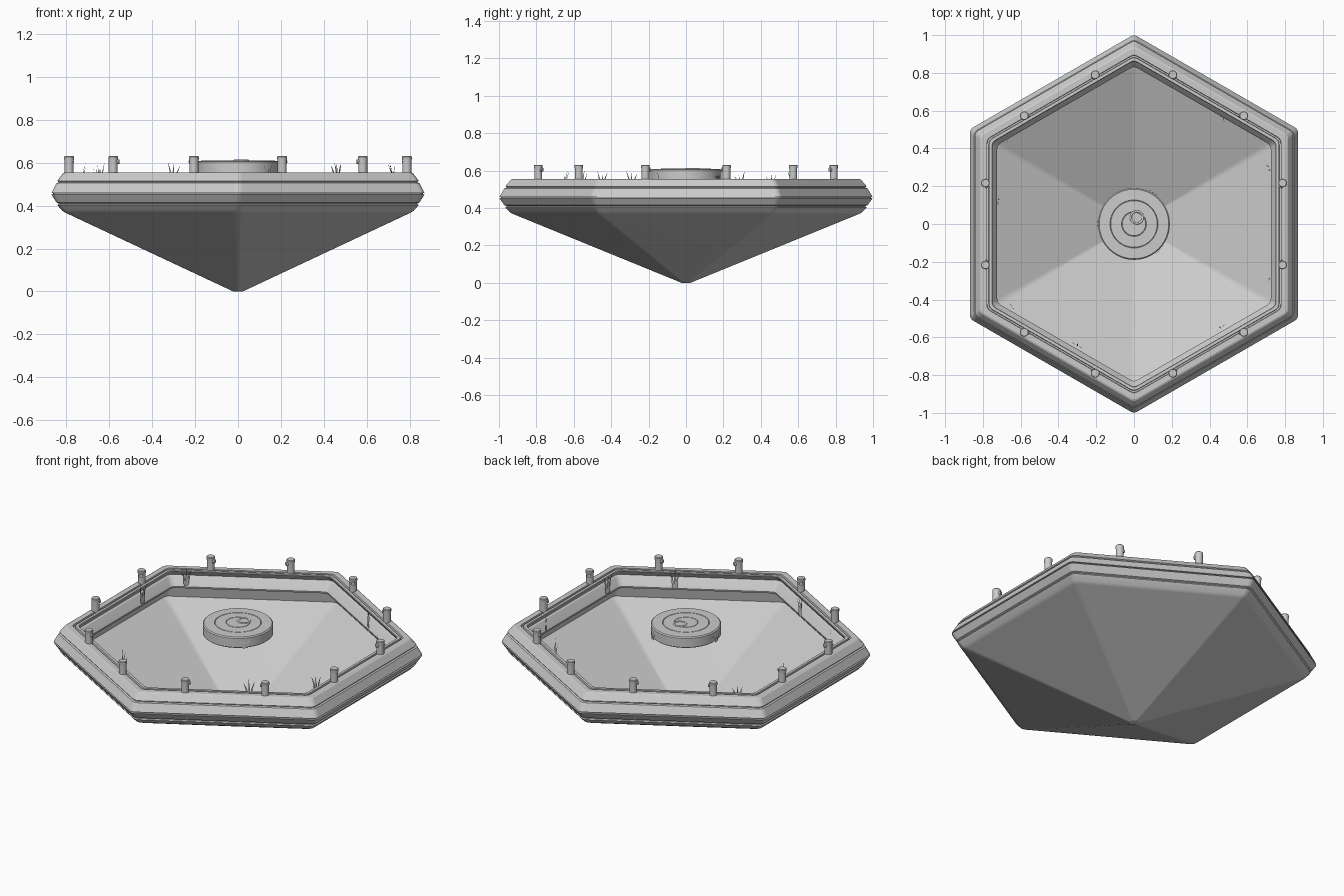
import bpy, bmesh, math, random
from mathutils import Vector

if "Cube" in bpy.data.objects:
    bpy.data.objects.remove(bpy.data.objects["Cube"])

random.seed(4)
stone = bpy.data.materials.new("grey_stone")
stone.diffuse_color = (0.6, 0.6, 0.6, 1)
stone.use_nodes = True
stone.node_tree.nodes["Principled BSDF"].inputs["Base Color"].default_value = stone.diffuse_color


def finish(name, bm, angle=None):
    bmesh.ops.recalc_face_normals(bm, faces=bm.faces)
    me = bpy.data.meshes.new(name)
    bm.to_mesh(me)
    bm.free()
    me.materials.append(stone)
    ob = bpy.data.objects.new(name, me)
    bpy.context.collection.objects.link(ob)
    if angle:
        bpy.ops.object.select_all(action='DESELECT')
        ob.select_set(True)
        bpy.context.view_layer.objects.active = ob
        bpy.ops.object.shade_smooth_by_angle(angle=math.radians(angle))
        wn = ob.modifiers.new("weighted", 'WEIGHTED_NORMAL')
        wn.keep_sharp = True
    return ob


def hexagon(apothem, z):
    """Hexagon ring pointing along y, with softly rounded corners."""
    r = apothem / math.cos(math.pi / 6)
    t = min(0.022, r * 0.25)
    pts = []
    corner = [Vector((r * math.cos(math.radians(30 + 60 * k)),
                      r * math.sin(math.radians(30 + 60 * k)), z)) for k in range(6)]
    for k in range(6):
        c = corner[k]
        a = c + (corner[k - 1] - c).normalized() * t
        b = c + (corner[(k + 1) % 6] - c).normalized() * t
        for u in (0, 1 / 3, 2 / 3, 1):
            pts.append(a * (1 - u) ** 2 + c * 2 * u * (1 - u) + b * u * u)
    return pts


def circle(r, z, n=48):
    return [Vector((r * math.cos(2 * math.pi * k / n),
                    r * math.sin(2 * math.pi * k / n), z)) for k in range(n)]


def loft(bm, rings):
    """Skin a stack of rings and cap both ends."""
    loops = [[bm.verts.new(p) for p in ring] for ring in rings]
    n = len(loops[0])
    for lo, hi in zip(loops, loops[1:]):
        for k in range(n):
            bm.faces.new((lo[k], lo[(k + 1) % n], hi[(k + 1) % n], hi[k]))
    bm.faces.new(loops[0][::-1])
    bm.faces.new(loops[-1])


# Thin pointed bowl with grooved outer plates and an overhanging, channelled rim
bowl_profile = [
    (0.022, 0.0), (0.80, 0.365), (0.818, 0.375), (0.842, 0.403), (0.836, 0.407),
    (0.836, 0.411), (0.846, 0.415), (0.869, 0.452), (0.861, 0.454), (0.861, 0.458),
    (0.869, 0.460), (0.846, 0.505), (0.836, 0.508), (0.836, 0.512), (0.842, 0.516),
    (0.816, 0.551), (0.808, 0.555), (0.779, 0.555), (0.777, 0.543), (0.769, 0.543),
    (0.767, 0.555), (0.752, 0.555), (0.749, 0.551), (0.768, 0.522), (0.757, 0.517),
    (0.729, 0.482), (0.724, 0.472), (0.726, 0.462), (0.790, 0.440), (0.802, 0.376),
    (0.018, 0.008)]
bm = bmesh.new()
loft(bm, [hexagon(a, z) for a, z in bowl_profile])
finish("hexagonal_bowl", bm, 21)

# Floating round slab with shallow concentric steps
slab_profile = [
    (0.182, 0.543), (0.190, 0.549), (0.190, 0.603), (0.184, 0.609), (0.127, 0.610),
    (0.125, 0.607), (0.123, 0.610), (0.066, 0.611), (0.064, 0.608), (0.062, 0.611)]
bm = bmesh.new()
loft(bm, [circle(r, z) for r, z in slab_profile])
finish("round_slab", bm, 30)

# Small off-centre swirl ring on the slab
bpy.ops.mesh.primitive_torus_add(location=(0.015, 0.035, 0.609), major_radius=0.032,
                                 minor_radius=0.006, major_segments=32, minor_segments=8)
swirl = bpy.context.object
swirl.name = "slab_swirl"
swirl.data.materials.append(stone)
bpy.ops.object.shade_smooth()

# Two posts per side, each with a small knob facing its neighbour
for k in range(6):
    ang = math.radians(60 * k)
    out = Vector((math.cos(ang), math.sin(ang), 0))
    along = Vector((-out.y, out.x, 0))
    for s in (-1, 1):
        base = out * 0.787 + along * 0.217 * s
        bm = bmesh.new()
        loft(bm, [[p + base for p in circle(r, z, 16)] for r, z in
                  ((0.021, 0.55), (0.021, 0.612), (0.023, 0.615), (0.023, 0.627), (0.020, 0.631))])
        finish("rim_post", bm, 35)
        d = (along * -s - out * 0.5).normalized()
        bpy.ops.mesh.primitive_cylinder_add(vertices=12, radius=0.011, depth=0.016,
                                            location=base + d * 0.020 + Vector((0, 0, 0.605)),
                                            rotation=d.to_track_quat('Z', 'Y').to_euler())
        bpy.context.object.name = "post_knob"
        bpy.context.object.data.materials.append(stone)


def tuft(name, x, y, z, height):
    """A few thin leaning blades of grass."""
    bm = bmesh.new()
    side = Vector((-y, x, 0)).normalized()
    inward = Vector((-x, -y, 0)).normalized()
    for f in (-1, -0.1, 0.9):
        h = height * random.uniform(0.7, 1.0)
        root = Vector((x, y, z)) + side * 0.008 * f
        mid = root + side * 0.008 * f + Vector((0, 0, h * 0.6))
        tip = root + side * 0.026 * f + inward * random.uniform(0, 0.015) + Vector((0, 0, h))
        w = side * 0.006
        v = [bm.verts.new(p) for p in (root - w, root + w, mid + w * 0.7, mid - w * 0.7, tip)]
        bm.faces.new((v[0], v[1], v[2], v[3]))
        bm.faces.new((v[3], v[2], v[4]))
    finish(name, bm)


# Grass growing from the inner edge and around the slab
for x, y in ((-0.66, 0.455), (0.46, 0.57), (0.72, 0.29), (-0.72, 0.13),
             (0.72, -0.29), (0.46, -0.55), (-0.30, -0.645), (-0.64, -0.45)):
    tuft("edge_grass", x, y, 0.48, 0.128)
for x, y in ((0.10, 0.17), (0.14, -0.135), (-0.195, -0.01)):
    tuft("slab_grass", x, y, 0.545, 0.05)
